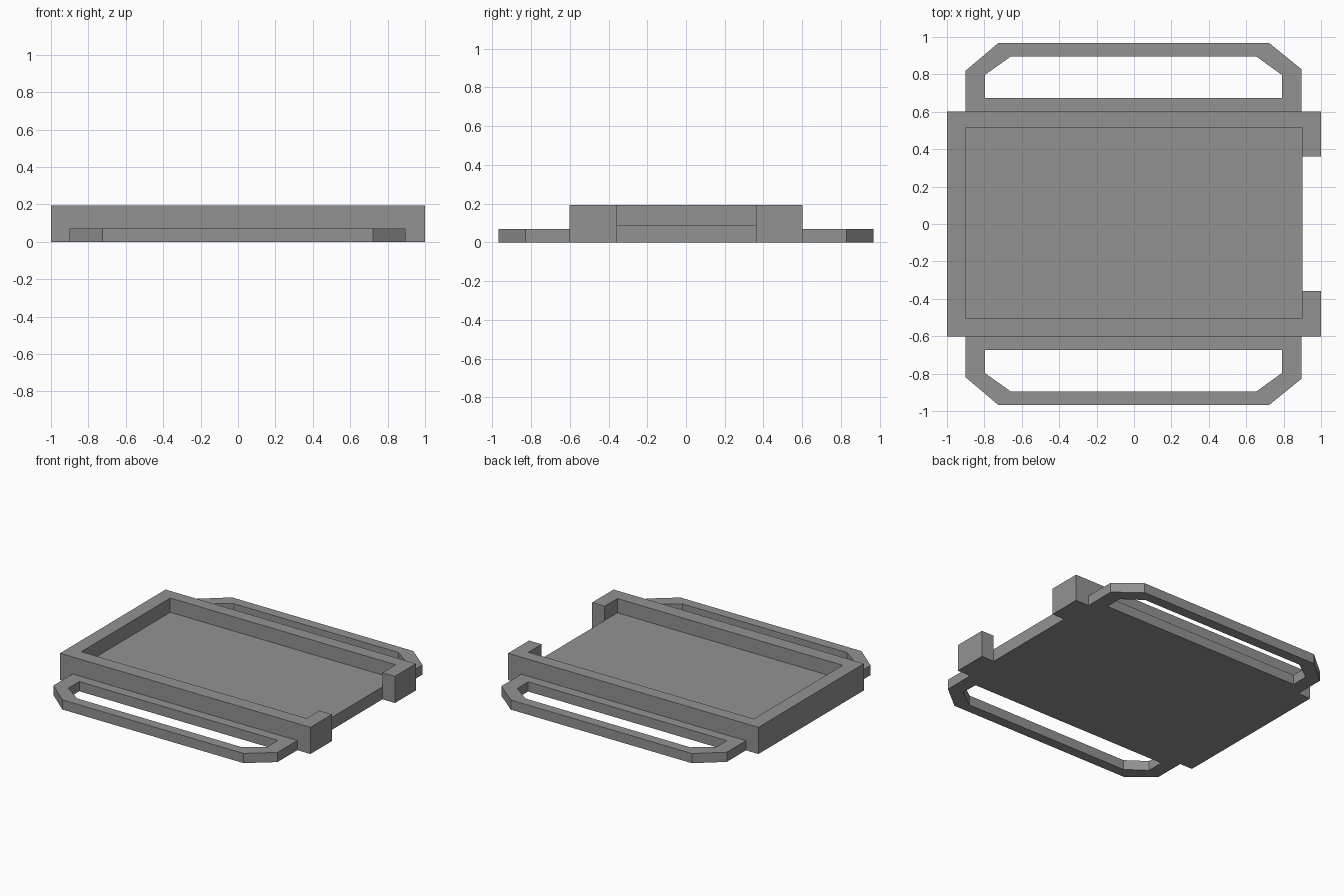
import bpy, bmesh

if "Cube" in bpy.data.objects:
    bpy.data.objects.remove(bpy.data.objects["Cube"])

grey = bpy.data.materials.new("grey")
grey.diffuse_color = (0.29, 0.29, 0.29, 1)
grey.use_nodes = True
grey.node_tree.nodes["Principled BSDF"].inputs["Base Color"].default_value = grey.diffuse_color


def add_object(name, bm):
    bmesh.ops.recalc_face_normals(bm, faces=bm.faces)
    mesh = bpy.data.meshes.new(name)
    bm.to_mesh(mesh)
    bm.free()
    mesh.materials.append(grey)
    obj = bpy.data.objects.new(name, mesh)
    bpy.context.collection.objects.link(obj)
    return obj


def box(name, lo, hi):
    bm = bmesh.new()
    bmesh.ops.create_cube(bm, size=1)
    for v in bm.verts:
        v.co = [lo[i] if v.co[i] < 0 else hi[i] for i in range(3)]
    return add_object(name, bm)


def cut(target, cutter):
    mod = target.modifiers.new(cutter.name, 'BOOLEAN')
    mod.operation = 'DIFFERENCE'
    mod.solver = 'EXACT'
    mod.object = cutter
    cutter.hide_render = True
    cutter.hide_set(True)


def strap_loop(name, side):
    # chamfered ring: outer and inner outlines joined, then closed top and bottom
    outer = [(-.9, .602), (.895, .602), (.895, .828), (.722, .968), (-.725, .968), (-.9, .82)]
    inner = [(-.797, .673), (.79, .673), (.79, .797), (.655, .895), (-.66, .895), (-.797, .797)]
    bm = bmesh.new()
    rings = [[bm.verts.new((x, side * y, z)) for x, y in pts]
             for pts, z in ((outer, 0), (outer, .07), (inner, .07), (inner, 0))]
    for a, b in zip(rings, rings[1:] + rings[:1]):
        for i in range(6):
            j = (i + 1) % 6
            bm.faces.new((a[i], a[j], b[j], b[i]))
    return add_object(name, bm)


# Tray body with a recessed floor and an open gap in the right wall
tray = box("tray", (-1, -.602, 0), (1, .602, .193))
cut(tray, box("recess_cutter", (-.9, -.502, .09), (.9, .512, .4)))
cut(tray, box("gap_cutter", (.9, -.357, -.2), (1.2, .362, .4)))

# Strap loops on the front and back
strap_loop("front_strap_loop", -1)
strap_loop("back_strap_loop", 1)
